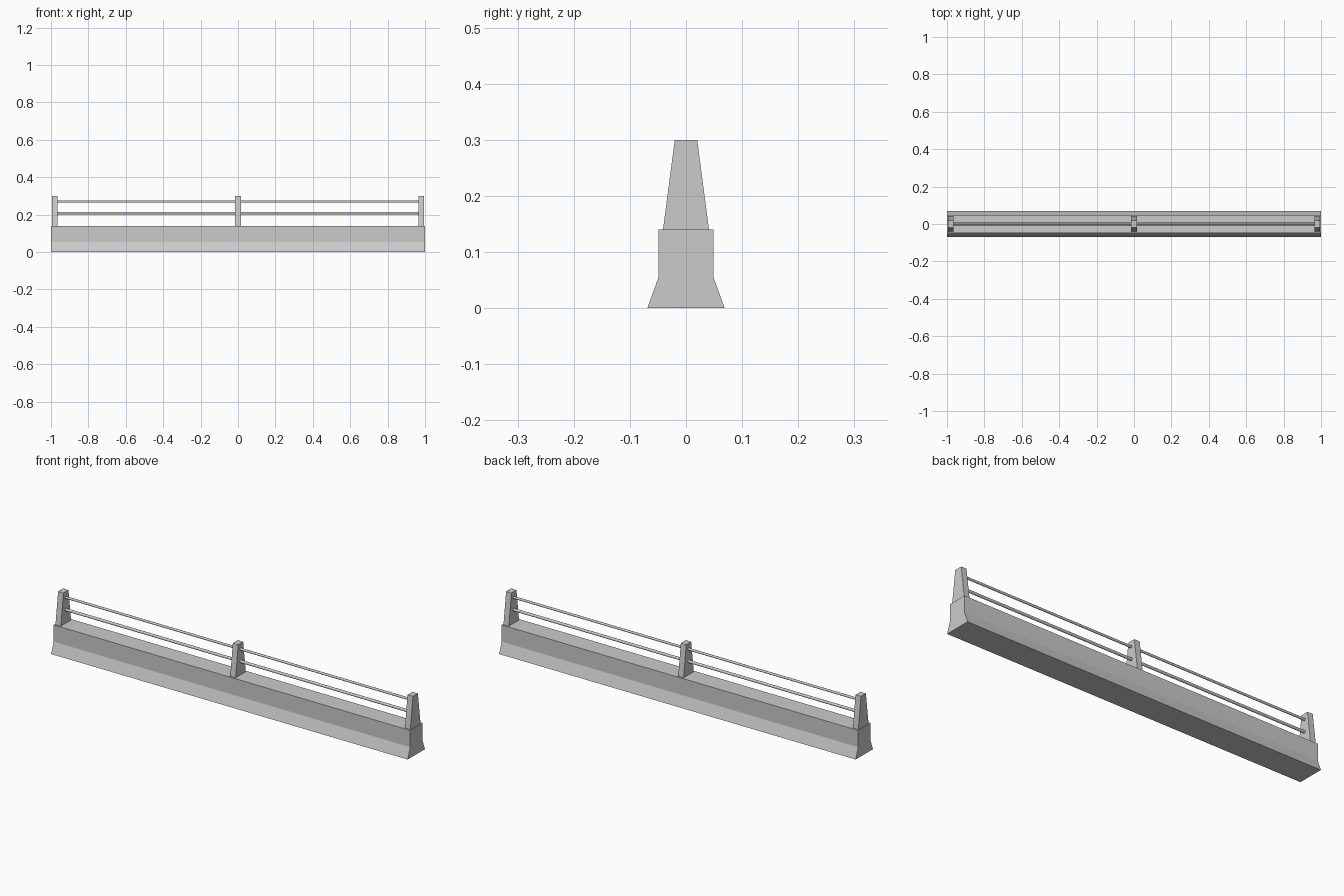
import bpy
import bmesh

cube = bpy.data.objects.get("Cube")
if cube:
    bpy.data.objects.remove(cube, do_unlink=True)

concrete = bpy.data.materials.new("concrete_grey")
concrete.use_nodes = True
grey = (0.6, 0.6, 0.6, 1)
concrete.diffuse_color = grey
concrete.node_tree.nodes["Principled BSDF"].inputs["Base Color"].default_value = grey


def extrude_profile(name, half_profile, x, length):
    """Mirror a (y, z) half profile and extrude it along x, centred on x."""
    outline = half_profile + [(-y, z) for y, z in reversed(half_profile)]
    bm = bmesh.new()
    face = bm.faces.new([bm.verts.new((x - length / 2, y, z)) for y, z in outline])
    result = bmesh.ops.extrude_face_region(bm, geom=[face])
    moved = [v for v in result["geom"] if isinstance(v, bmesh.types.BMVert)]
    bmesh.ops.translate(bm, verts=moved, vec=(length, 0, 0))
    bmesh.ops.recalc_face_normals(bm, faces=bm.faces)
    mesh = bpy.data.meshes.new(name)
    bm.to_mesh(mesh)
    bm.free()
    mesh.materials.append(concrete)
    obj = bpy.data.objects.new(name, mesh)
    bpy.context.collection.objects.link(obj)


def add_rail(name, x, z, radius, length):
    bpy.ops.mesh.primitive_cylinder_add(vertices=16, radius=radius, depth=length,
                                        location=(x, 0, z), rotation=(0, 1.5707963, 0))
    rail = bpy.context.object
    rail.name = name
    rail.data.materials.append(concrete)
    bpy.ops.object.shade_smooth_by_angle()


# Barrier wall with flared foot
extrude_profile("barrier_wall", [(0.069, 0), (0.049, 0.055), (0.049, 0.14)], 0, 2)

# Tapered posts
for side, x in (("right", -0.98), ("middle", 0), ("left", 0.98)):
    extrude_profile(side + "_post", [(0.041, 0.14), (0.02, 0.3)], x, 0.03)

# Two rails in each bay, set into the posts
for side, x in (("right", -0.49), ("left", 0.49)):
    add_rail(side + "_upper_rail", x, 0.27, 0.006, 0.97)
    add_rail(side + "_lower_rail", x, 0.208, 0.007, 0.97)
